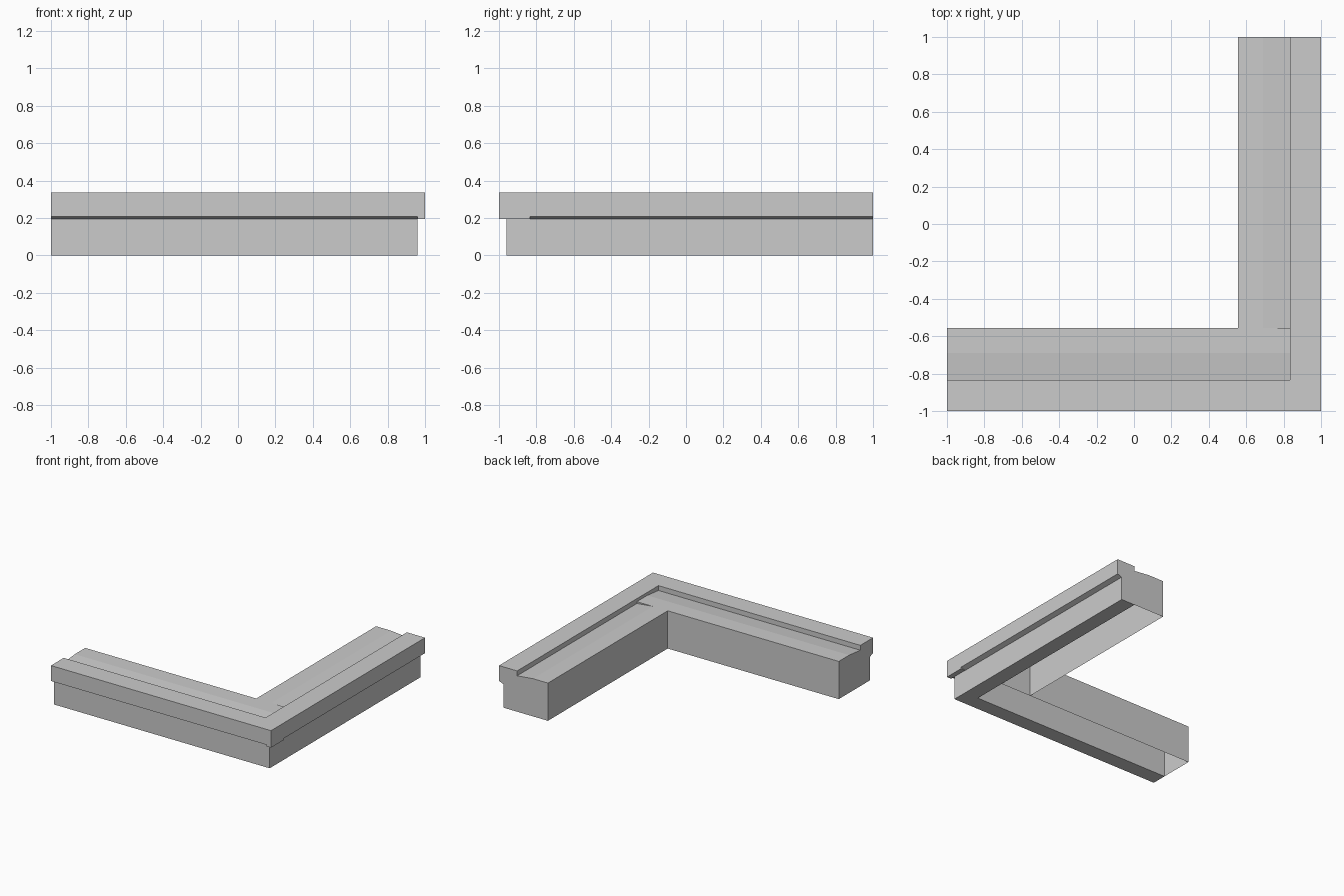
import bpy
import bmesh

cube = bpy.data.objects.get("Cube")
if cube:
    bpy.data.objects.remove(cube, do_unlink=True)

stone = bpy.data.materials.new("pale_grey_stone")
stone.use_nodes = True
colour = (0.6, 0.6, 0.6, 1.0)
stone.diffuse_color = colour
stone.node_tree.nodes["Principled BSDF"].inputs["Base Color"].default_value = colour

OUT, WALL, SEAM, INNER = 1.0, 0.96, 0.835, 0.555   # distances out from the centre
TOP = 0.335


def extrude(name, profile, start, end, along_x, open_base=False):
    """Sweep an (outward distance, height) profile along the front or left arm."""
    bm = bmesh.new()

    def place(d, z, t):
        return (t, -d, z) if along_x else (d, t, z)

    rings = [[bm.verts.new(place(d, z, t)) for d, z in profile] for t in (start, end)]
    bm.faces.new(rings[0])
    bm.faces.new(rings[1])
    for i in range(len(profile)):
        j = (i + 1) % len(profile)
        bm.faces.new((rings[0][i], rings[0][j], rings[1][j], rings[1][i]))
    bmesh.ops.recalc_face_normals(bm, faces=bm.faces)
    if open_base:
        base = [f for f in bm.faces if f.normal.z < -0.9]
        bmesh.ops.delete(bm, geom=base, context="FACES_ONLY")
    mesh = bpy.data.meshes.new(name)
    bm.to_mesh(mesh)
    bm.free()
    mesh.materials.append(stone)
    obj = bpy.data.objects.new(name, mesh)
    bpy.context.collection.objects.link(obj)
    return obj


# Outer wall with an overhanging cap whose underside slopes in to the wall
ledge = [(SEAM, 0), (WALL, 0), (WALL, 0.194), (OUT, 0.208), (OUT, TOP), (SEAM, TOP)]
extrude("front_ledge", ledge, -1, WALL, True)
extrude("left_ledge", ledge, -SEAM, 1, False)

# Block that fills the outer corner of the cap
corner = [(SEAM, 0.195), (OUT, 0.195), (OUT, TOP), (SEAM, TOP)]
extrude("corner_cap", corner, WALL, OUT, True)

# Hollow inner backing, open below, its top falling gently toward the cap
backing = [(INNER, 0), (SEAM, 0), (SEAM, 0.295), (0.69, 0.31), (INNER, 0.31)]
extrude("front_backing", backing, -1, SEAM, True, open_base=True)
extrude("left_backing", backing, -INNER, 1, False, open_base=True)
